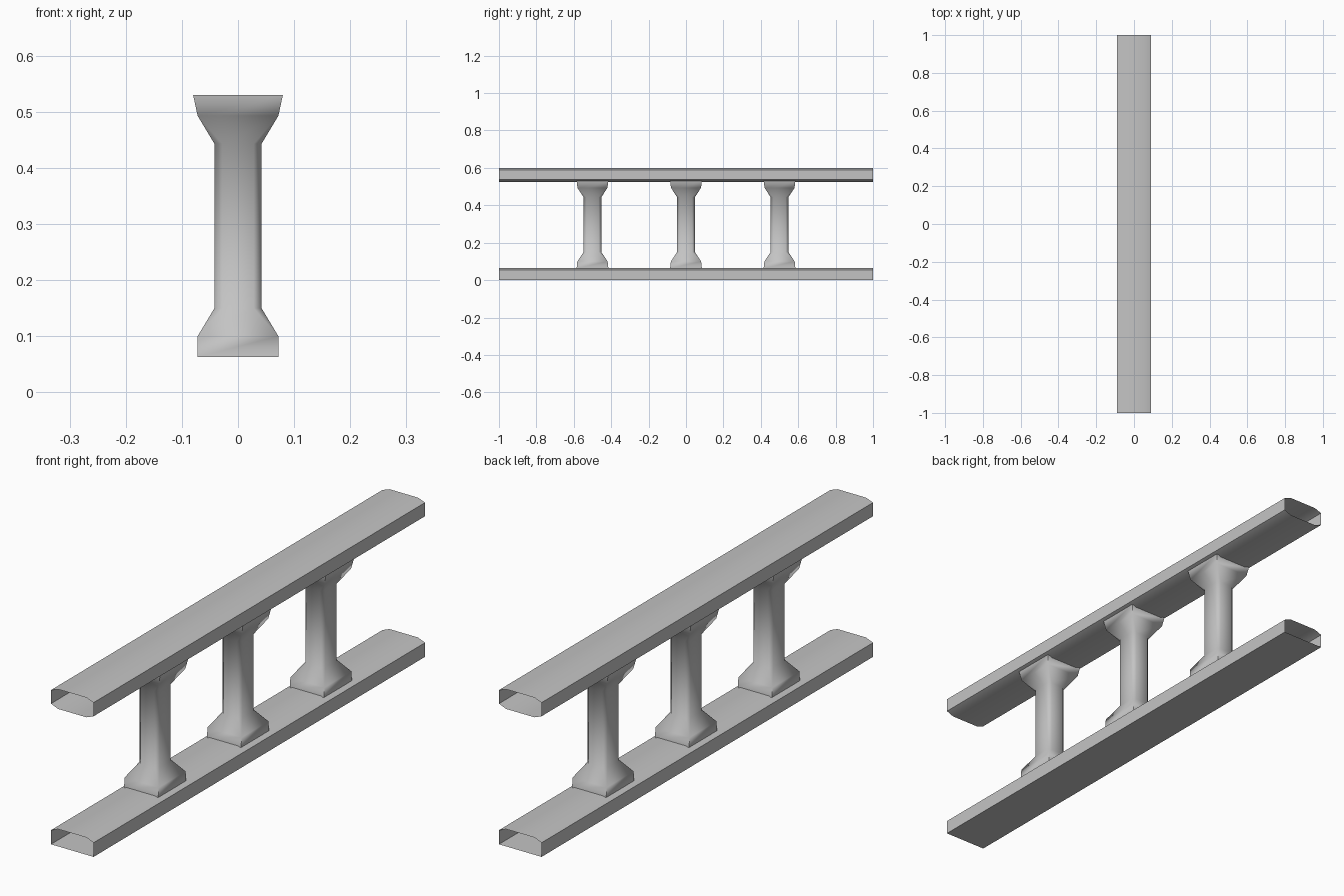
import bpy
import bmesh
import math

default = bpy.data.objects.get("Cube")
if default:
    bpy.data.objects.remove(default, do_unlink=True)

# Single stone colour
stone = bpy.data.materials.new("grey stone")
stone.use_nodes = True
colour = (0.55, 0.55, 0.55, 1)
stone.diffuse_color = colour
stone.node_tree.nodes["Principled BSDF"].inputs["Base Color"].default_value = colour


def loft(name, rings, location=(0, 0, 0)):
    """Skin closed rings into an open-ended tube, smooth with sharp corners."""
    bm = bmesh.new()
    loops = [[bm.verts.new(p) for p in ring] for ring in rings]
    for a, b in zip(loops, loops[1:]):
        n = len(a)
        for i in range(n):
            j = (i + 1) % n
            bm.faces.new((a[i], a[j], b[j], b[i]))
    bmesh.ops.remove_doubles(bm, verts=bm.verts, dist=0.0001)
    bmesh.ops.recalc_face_normals(bm, faces=bm.faces)
    mesh = bpy.data.meshes.new(name)
    bm.to_mesh(mesh)
    bm.free()
    mesh.materials.append(stone)
    obj = bpy.data.objects.new(name, mesh)
    obj.location = location
    bpy.context.collection.objects.link(obj)
    bpy.ops.object.select_all(action='DESELECT')
    obj.select_set(True)
    bpy.context.view_layer.objects.active = obj
    bpy.ops.object.shade_smooth_by_angle(angle=math.radians(60))
    return obj


def rail(name, half_profile):
    """Mirror a right-hand profile and run it along the full length."""
    profile = half_profile + [(-x, z) for x, z in reversed(half_profile)]
    loft(name, [[(x, y, z) for x, z in profile] for y in (-1, 1)])


def post_ring(hx, hy, z, cut):
    """Rectangle with cut corners; a zero cut gives a plain rectangle."""
    corner = [(hx, hy - cut), (hx - cut, hy)]
    points = []
    for sx, sy in ((1, 1), (-1, 1), (-1, -1), (1, -1)):
        pair = corner if sx * sy > 0 else corner[::-1]
        points += [(sx * x, sy * y, z) for x, y in pair]
    return points


# Hollow rails: flat underside below, shallow crown on both faces above
rail("bottom_rail", [(0.09, 0), (0.09, 0.054), (0.06, 0.066)])
rail("top_rail", [(0.06, 0.525), (0.09, 0.537), (0.09, 0.589), (0.06, 0.6)])

# Posts: square foot, cut-corner shaft, flared head
sections = [
    (0.072, 0.085, 0.063, 0),
    (0.072, 0.081, 0.10, 0),
    (0.042, 0.047, 0.15, 0.014),
    (0.042, 0.047, 0.443, 0.014),
    (0.072, 0.080, 0.493, 0),
    (0.080, 0.085, 0.53, 0),
]
for label, y in (("front", -0.5), ("middle", 0), ("back", 0.5)):
    loft(label + "_post", [post_ring(*s) for s in sections], (0, y, 0))
